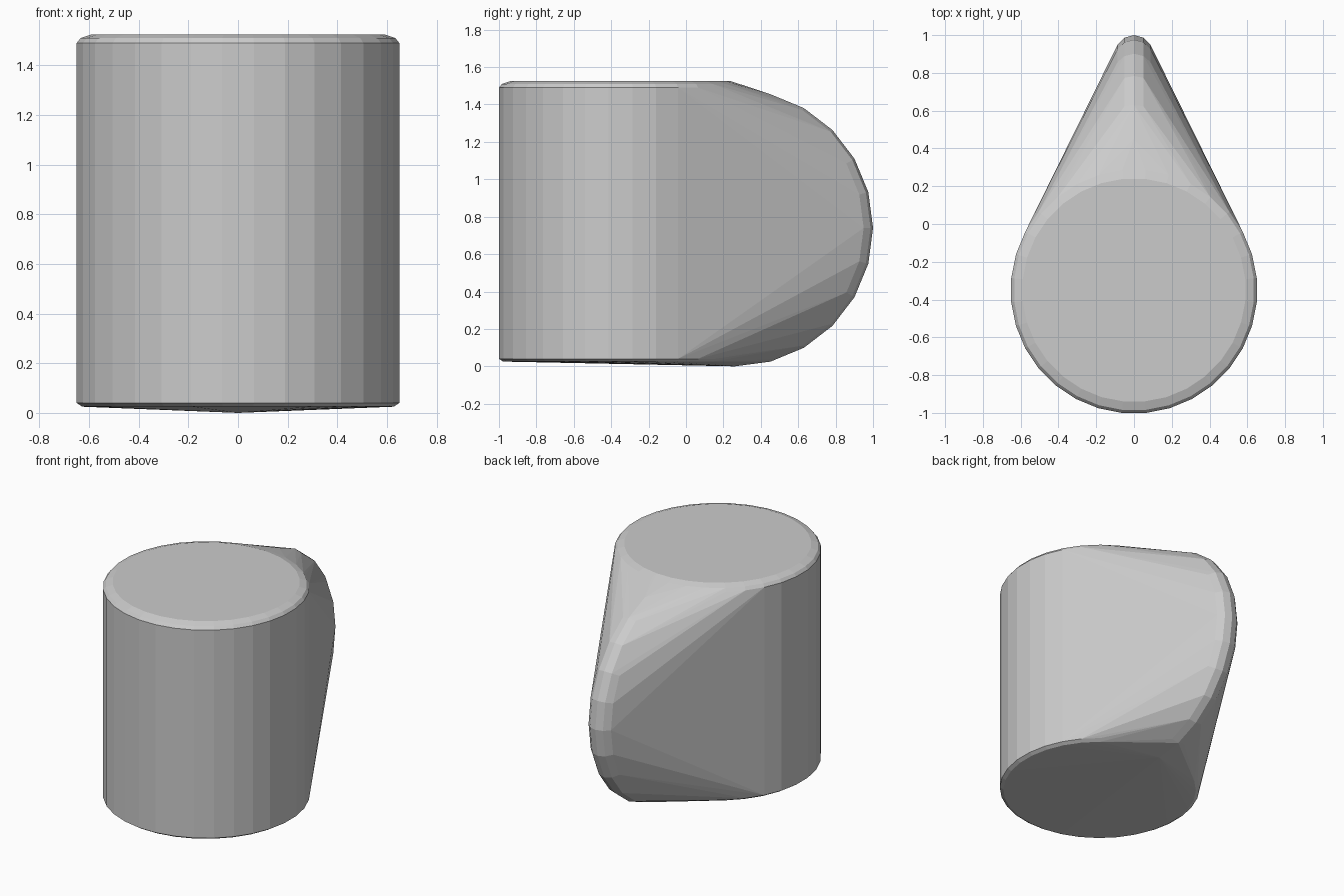
import bpy, bmesh
from math import sin, cos, tau

if "Cube" in bpy.data.objects:
    bpy.data.objects.remove(bpy.data.objects["Cube"])

bm = bmesh.new()

# Round body: stacked rings with a small bevel at rim and base
SIDES = 32
BODY_Y = -0.35
for radius, z in [(0.63, 0.025), (0.65, 0.04), (0.65, 1.49), (0.637, 1.51), (0.592, 1.525)]:
    for i in range(SIDES):
        a = tau * (i + 0.5) / SIDES
        r = radius / cos(tau / SIDES / 2) if radius == 0.65 else radius
        bm.verts.new((r * sin(a), BODY_Y + r * cos(a), z))

# Rounded side bulge: a half ring of tube facing the back
STEPS, TUBE_SIDES = 12, 12
RING, TUBE = 0.64, 0.1
for i in range(STEPS + 1):
    a = tau / 2 * (i / STEPS - 0.5)
    for j in range(TUBE_SIDES):
        b = tau * j / TUBE_SIDES
        r = RING + TUBE * cos(b)
        bm.verts.new((TUBE * sin(b), 0.26 + r * cos(a), 0.74 + r * sin(a)))

# Wrap both in one convex skin
hull = bmesh.ops.convex_hull(bm, input=bm.verts[:])
loose = [v for v in bm.verts if not v.link_faces]
bmesh.ops.delete(bm, geom=loose, context='VERTS')
bmesh.ops.dissolve_limit(bm, angle_limit=0.01, verts=bm.verts[:], edges=bm.edges[:])
bmesh.ops.recalc_face_normals(bm, faces=bm.faces[:])

mesh = bpy.data.meshes.new("wrapped_body")
bm.to_mesh(mesh)
bm.free()
body = bpy.data.objects.new("wrapped_body", mesh)
bpy.context.collection.objects.link(body)
